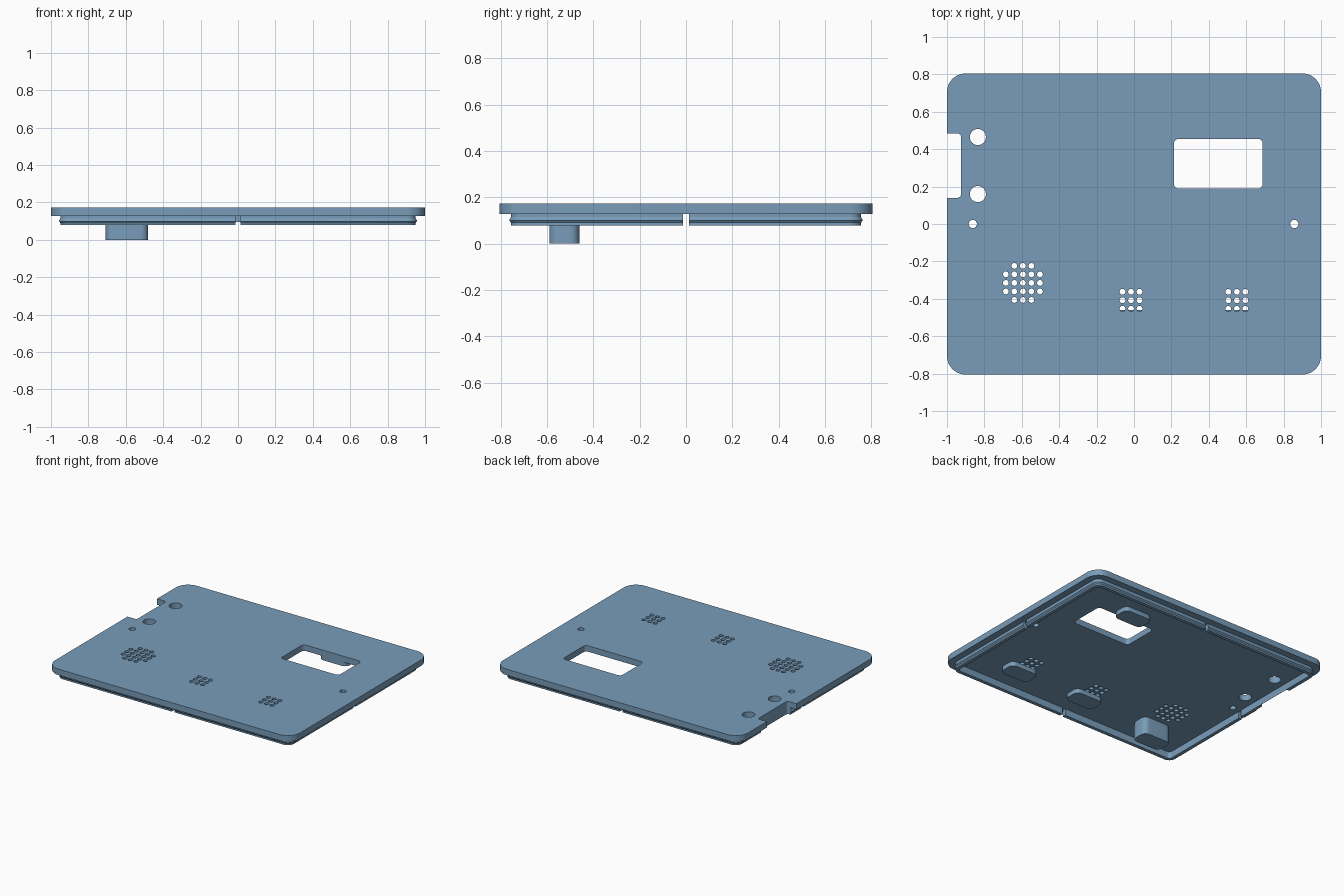
import bpy, bmesh, math

if "Cube" in bpy.data.objects:
    bpy.data.objects.remove(bpy.data.objects["Cube"])

mat = bpy.data.materials.new("steel blue")
mat.diffuse_color = (0.19, 0.335, 0.49, 1)
mat.use_nodes = True
mat.node_tree.nodes["Principled BSDF"].inputs["Base Color"].default_value = mat.diffuse_color


def outline(cx, cy, hx, hy, r, n=8):
    """Rounded rectangle points, counter-clockwise."""
    pts = []
    for k, (sx, sy) in enumerate([(1, 1), (-1, 1), (-1, -1), (1, -1)]):
        for i in range(n + 1):
            a = math.radians(90 * (k + i / n))
            pts.append((cx + sx * (hx - r) + r * math.cos(a),
                        cy + sy * (hy - r) + r * math.sin(a)))
    return pts


def circle(cx, cy, r, n=24):
    return [(cx + r * math.cos(2 * math.pi * i / n),
             cy + r * math.sin(2 * math.pi * i / n)) for i in range(n)]


def add_prism(bm, pts, z0, z1):
    lo = [bm.verts.new((x, y, z0)) for x, y in pts]
    hi = [bm.verts.new((x, y, z1)) for x, y in pts]
    n = len(pts)
    bm.faces.new(lo[::-1])
    bm.faces.new(hi)
    for i in range(n):
        j = (i + 1) % n
        bm.faces.new((lo[i], lo[j], hi[j], hi[i]))


def make(name, bm):
    bmesh.ops.recalc_face_normals(bm, faces=bm.faces)
    me = bpy.data.meshes.new(name)
    bm.to_mesh(me)
    bm.free()
    me.materials.append(mat)
    ob = bpy.data.objects.new(name, me)
    bpy.context.collection.objects.link(ob)
    return ob


def prisms(name, shapes, z0, z1):
    bm = bmesh.new()
    for pts in shapes:
        add_prism(bm, pts, z0, z1)
    return make(name, bm)


def cut(ob, cutter):
    mod = ob.modifiers.new("cut", 'BOOLEAN')
    mod.operation = 'DIFFERENCE'
    mod.solver = 'EXACT'
    mod.object = cutter
    cutter.hide_render = True
    bpy.context.view_layer.update()
    dg = bpy.context.evaluated_depsgraph_get()
    me = bpy.data.meshes.new_from_object(ob.evaluated_get(dg))
    ob.modifiers.clear()
    ob.data = me
    bpy.data.objects.remove(cutter)


def smooth(ob):
    bpy.ops.object.select_all(action='DESELECT')
    ob.select_set(True)
    bpy.context.view_layer.objects.active = ob
    bpy.ops.object.shade_smooth_by_angle(angle=math.radians(30))


Z_FLOOR, Z_TOP = 0.128, 0.172
HX, HY = 1.0, 0.805
notch = outline(-1.025, 0.3125, 0.1, 0.1725, 0.02)

# Cover plate with screen window, side notch and drilled holes
plate = prisms("cover_plate", [outline(0, 0, HX, HY, 0.1, 12)], Z_FLOOR, Z_TOP)
openings = [outline(0.451, 0.322, 0.237, 0.133, 0.025), notch]
openings += [circle(-0.835, y, 0.043, 32) for y in (0.465, 0.16)]
openings += [circle(x, 0, 0.022) for x in (-0.862, 0.857)]

# Round speaker grille and two square microphone grilles
P, R = 0.0455, 0.0155
for i in range(-2, 3):
    for j in range(-2, 3):
        if abs(i) + abs(j) < 4:
            openings.append(circle(-0.594 + i * P, -0.315 + j * P, R, 16))
for cx in (-0.016, 0.55):
    for i in (-1, 0, 1):
        for j in (-1, 0, 1):
            openings.append(circle(cx + i * P, -0.408 + j * P, R, 16))
cut(plate, prisms("opening_cutter", openings, Z_FLOOR - 0.05, Z_TOP + 0.05))
smooth(plate)

# Locating lip with snap ridge: closed profile of (inset from plate edge, z)
profile = [(0.05, Z_FLOOR), (0.05, 0.114), (0.043, 0.103), (0.043, 0.099),
           (0.05, 0.09), (0.05, 0.078), (0.076, 0.078), (0.076, Z_FLOOR)]
bm = bmesh.new()
loops = [[bm.verts.new((x, y, z)) for x, y in
          outline(0, 0, HX - d, HY - d, 0.1 - d)] for d, z in profile]
for a, b in zip(loops, loops[1:] + loops[:1]):
    for i in range(len(a)):
        j = (i + 1) % len(a)
        bm.faces.new((a[i], a[j], b[j], b[i]))
lip = make("snap_lip", bm)

# Flex slots at the middle of each side, plus the notch
slots = [outline(s * 0.94, 0, 0.06, 0.0125, 0.001, 1) for s in (-1, 1)]
slots += [outline(0, s * 0.745, 0.0125, 0.06, 0.001, 1) for s in (-1, 1)]
cut(lip, prisms("slot_cutter", slots + [notch], 0.03, 0.2))
smooth(lip)

# Support post and three short pads on the underside
for name, x, y, z in [("support_post", -0.594, -0.525, 0.0),
                      ("middle_pad", -0.005, -0.525, 0.095),
                      ("right_pad", 0.56, -0.525, 0.095),
                      ("window_pad", 0.45, 0.525, 0.095)]:
    smooth(prisms(name, [outline(x, y, 0.114, 0.065, 0.04)], z, Z_FLOOR))
